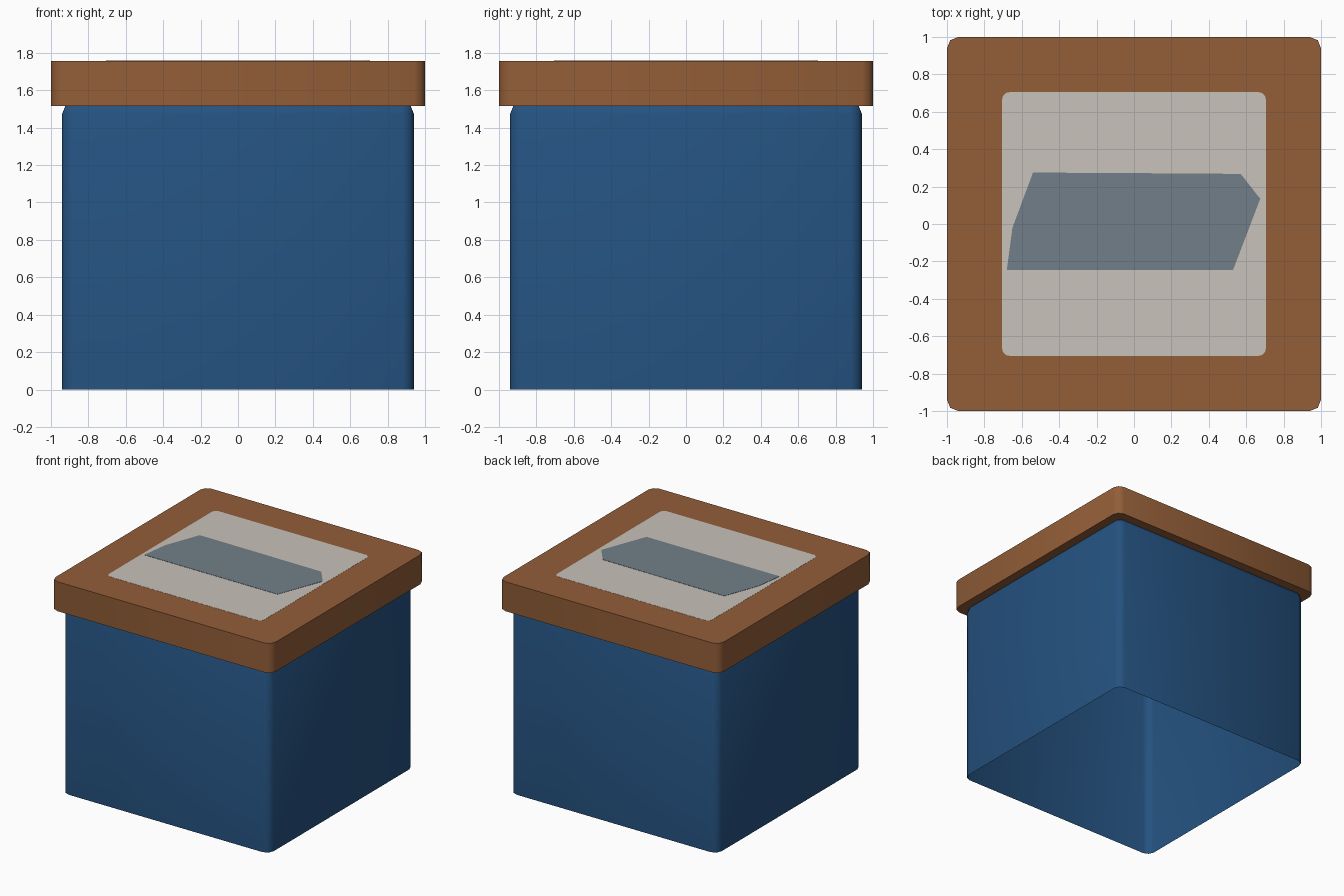
import bpy, bmesh, math

if "Cube" in bpy.data.objects:
    bpy.data.objects.remove(bpy.data.objects["Cube"])


def material(name, rgb):
    m = bpy.data.materials.new(name)
    m.diffuse_color = (*rgb, 1)
    m.use_nodes = True
    m.node_tree.nodes["Principled BSDF"].inputs["Base Color"].default_value = m.diffuse_color
    return m


BLUE = material("box blue", (0.018, 0.084, 0.216))
BROWN = material("lid brown", (0.292, 0.112, 0.039))
CREAM = material("panel cream", (0.578, 0.539, 0.491))
SLATE = material("patch slate", (0.171, 0.212, 0.250))


def finish(name, bm, mat, smooth=None):
    bmesh.ops.recalc_face_normals(bm, faces=bm.faces)
    mesh = bpy.data.meshes.new(name)
    bm.to_mesh(mesh)
    bm.free()
    mesh.materials.append(mat)
    ob = bpy.data.objects.new(name, mesh)
    bpy.context.collection.objects.link(ob)
    if smooth:
        bpy.ops.object.select_all(action='DESELECT')
        ob.select_set(True)
        bpy.context.view_layer.objects.active = ob
        bpy.ops.object.shade_smooth_by_angle(angle=math.radians(smooth))
    return ob


def prism(name, outline, z0, z1, mat, smooth=None):
    bm = bmesh.new()
    base = bm.faces.new([bm.verts.new((x, y, z0)) for x, y in outline])
    ext = bmesh.ops.extrude_face_region(bm, geom=[base], use_keep_orig=True)
    for v in ext["geom"]:
        if isinstance(v, bmesh.types.BMVert):
            v.co.z = z1
    return finish(name, bm, mat, smooth)


def rounded_square(half, radius, segments):
    pts = []
    for corner, (sx, sy) in enumerate([(1, 1), (-1, 1), (-1, -1), (1, -1)]):
        for i in range(segments + 1):
            a = math.pi / 2 * (corner + i / segments)
            pts.append((sx * (half - radius) + radius * math.cos(a),
                        sy * (half - radius) + radius * math.sin(a)))
    return pts


# Box: thin shell, rounded uprights and top edge, open underneath
H, TOP = 0.94, 1.535
bm = bmesh.new()
bmesh.ops.create_cube(bm, size=1)
for v in bm.verts:
    v.co = (v.co.x * 2 * H, v.co.y * 2 * H, (v.co.z + 0.5) * TOP)
floor = [f for f in bm.faces if f.calc_center_median().z < 0.01]
bmesh.ops.delete(bm, geom=floor, context='FACES')
edges = [e for e in bm.edges if not e.is_boundary]
bmesh.ops.bevel(bm, geom=edges, offset=0.06, offset_type='OFFSET',
                segments=2, profile=0.5, affect='EDGES')
finish("box_body", bm, BLUE, 50)

# Lid slab
LID_TOP = 1.757
prism("lid", rounded_square(1.0, 0.06, 2), 1.515, LID_TOP, BROWN, 50)

# Painted square panel on the lid
prism("lid_panel", rounded_square(0.705, 0.04, 4), LID_TOP - 0.004,
      LID_TOP + 0.001, CREAM)

# Irregular patch on the panel
patch = [(-0.68, -0.245), (0.53, -0.245), (0.675, 0.135), (0.57, 0.268),
         (0.0, 0.272), (-0.54, 0.275), (-0.65, -0.02)]
prism("lid_patch", patch, LID_TOP - 0.004, LID_TOP + 0.003, SLATE)
